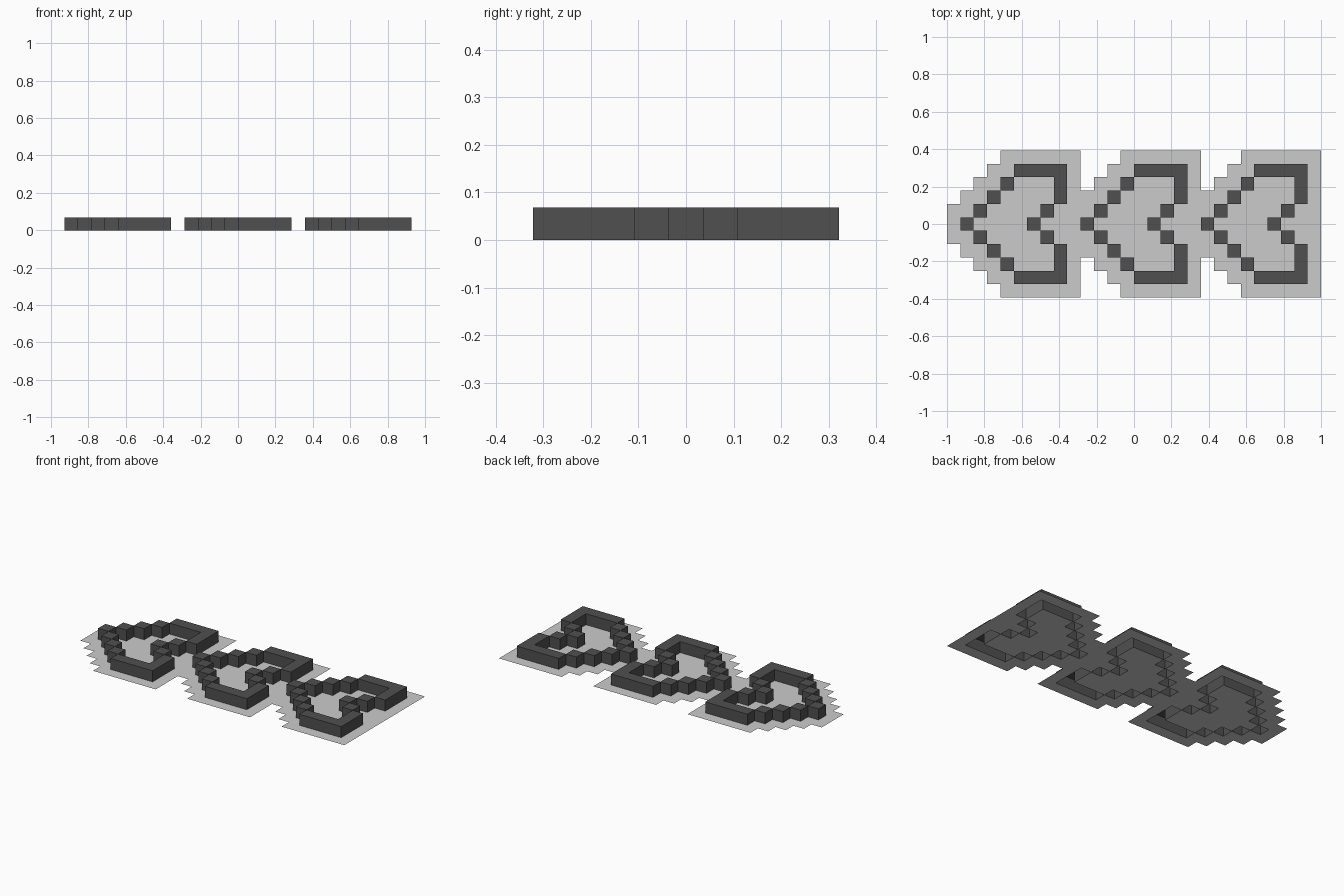
import bpy, bmesh

if "Cube" in bpy.data.objects:
    bpy.data.objects.remove(bpy.data.objects["Cube"])

U = 2 / 28          # grid cell size
H = 0.068           # wall height
OFFSETS = (0, 9, 18)

# Half outline of one heart, mirrored over y = 0: column -> rows
half = {1: [0], 2: [1], 3: [2], 4: [3], 5: [4], 6: [4, 0], 7: [4, 1], 8: [2, 3, 4]}
outline = {(c, s * r) for c, rows in half.items() for r in rows for s in (1, -1)}


def quad(bm, pts):
    bm.faces.new([bm.verts.new(p) for p in pts])


def corners(c, r, z):
    x, y = -1 + c * U, (r - 0.5) * U
    return [(x, y, z), (x + U, y, z), (x + U, y + U, z), (x, y + U, z)]


def finish(name, bm, mat=None):
    bmesh.ops.remove_doubles(bm, verts=bm.verts, dist=1e-4)
    me = bpy.data.meshes.new(name)
    bm.to_mesh(me)
    bm.free()
    ob = bpy.data.objects.new(name, me)
    bpy.context.collection.objects.link(ob)
    if mat:
        me.materials.append(mat)


dark = bpy.data.materials.new("dark_grey")
dark.diffuse_color = (0.08, 0.08, 0.08, 1)
dark.use_nodes = True
dark.node_tree.nodes["Principled BSDF"].inputs["Base Color"].default_value = dark.diffuse_color

# Raised outlines: open-bottomed block walls
sides = ((0, -1), (1, 0), (0, 1), (-1, 0))
walls = set()
for i, off in enumerate(OFFSETS):
    cells = {(c + off, r) for c, r in outline}
    walls |= cells
    bm = bmesh.new()
    for c, r in sorted(cells):
        top, low = corners(c, r, H), corners(c, r, 0)
        quad(bm, top)
        for k, (dx, dy) in enumerate(sides):
            if (c + dx, r + dy) not in cells:
                n = (k + 1) % 4
                quad(bm, [low[k], low[n], top[n], top[k]])
    finish(f"heart_outline_{i + 1}", bm, dark)

# Flat sheet around and inside the outlines, open beneath the walls
sheet = {(c + off, r) for off in OFFSETS for c in range(10)
         for r in range(-min(c + 1, 5), min(c + 1, 5) + 1)}
bm = bmesh.new()
for c, r in sorted(sheet - walls):
    quad(bm, corners(c, r, 0))
finish("base_sheet", bm)
